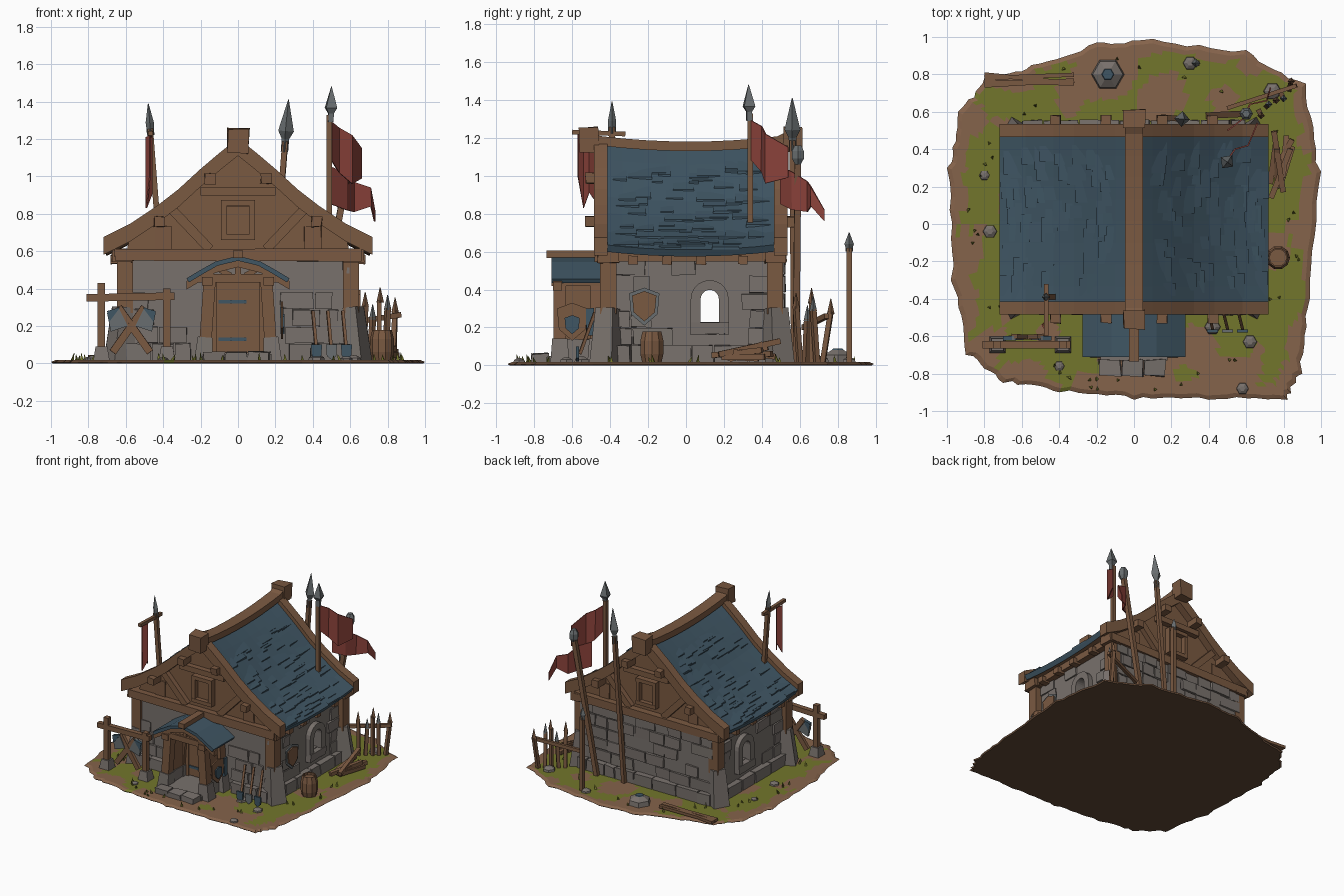
import bpy, bmesh, math, random
from mathutils import Vector, Matrix, noise

random.seed(7)
rnd = random.uniform
if "Cube" in bpy.data.objects:
    bpy.data.objects.remove(bpy.data.objects["Cube"])

def paint(name, r, g, b):
    m = bpy.data.materials.new(name)
    m.use_nodes = True
    m.diffuse_color = (r, g, b, 1)
    m.node_tree.nodes["Principled BSDF"].inputs["Base Color"].default_value = (r, g, b, 1)
    return m

wood = paint("wood", .195, .1, .053)
stone = paint("stone", .188, .165, .15)
slate = paint("slate_blue", .05, .092, .126)
grass = paint("grass", .17, .18, .025)
dirt = paint("dirt", .235, .125, .07)
soil = paint("dark_soil", .115, .066, .036)
cloth = paint("red_cloth", .26, .055, .043)
metal = paint("grey_metal", .14, .155, .16)

def finish(name, bm, *mats):
    bmesh.ops.recalc_face_normals(bm, faces=bm.faces)
    me = bpy.data.meshes.new(name)
    bm.to_mesh(me)
    bm.free()
    for m in mats:
        me.materials.append(m)
    ob = bpy.data.objects.new(name, me)
    bpy.context.collection.objects.link(ob)
    return ob

def beam(name, a, b, w, d, mat, taper=1.0):
    # box running from a to b, w wide and d deep
    a, b = Vector(a), Vector(b)
    bm = bmesh.new()
    bmesh.ops.create_cube(bm, size=1)
    for v in bm.verts:
        k = taper if v.co.z > 0 else 1
        v.co = Vector((v.co.x * w * k, v.co.y * d * k, v.co.z * (b - a).length))
    axis = (b - a).normalized()
    turn = axis.to_track_quat('Z', 'Y').to_matrix() if axis.z < .999 else Matrix.Identity(3)
    bm.transform(Matrix.Translation((a + b) / 2) @ turn.to_4x4())
    return finish(name, bm, mat)

def box(name, c, s, mat, jitter=0.0):
    bm = bmesh.new()
    bmesh.ops.create_cube(bm, size=1)
    for v in bm.verts:
        v.co = Vector([c[i] + v.co[i] * s[i] + rnd(-jitter, jitter) for i in range(3)])
    return finish(name, bm, mat)

def prism(name, pts, lo, hi, mat, axis='y'):
    # outline in (x, z) pushed along y, or in (y, z) pushed along x
    bm = bmesh.new()
    put = (lambda p, t: (p[0], t, p[1])) if axis == 'y' else (lambda p, t: (t, p[0], p[1]))
    f = bm.faces.new([bm.verts.new(put(p, lo)) for p in pts])
    ext = bmesh.ops.extrude_face_region(bm, geom=[f])["geom"]
    step = Vector((0, hi - lo, 0) if axis == 'y' else (hi - lo, 0, 0))
    bmesh.ops.translate(bm, vec=step, verts=[v for v in ext if isinstance(v, bmesh.types.BMVert)])
    return finish(name, bm, mat)

def lathe(name, prof, sides, base, mat, tip=(0, 0, 1)):
    # rings of (radius, height) around an axis from base towards tip
    bm = bmesh.new()
    rings = [[bm.verts.new((r * math.cos(i * math.tau / sides), r * math.sin(i * math.tau / sides), z))
              for i in range(sides)] for r, z in prof]
    for p, q in zip(rings, rings[1:]):
        for i in range(sides):
            j = (i + 1) % sides
            bm.faces.new((p[i], p[j], q[j], q[i]))
    bm.faces.new(rings[0])
    bm.faces.new(rings[-1])
    turn = Vector(tip).to_track_quat('Z', 'Y').to_matrix().to_4x4()
    bm.transform(Matrix.Translation(base) @ turn)
    return finish(name, bm, mat)

def sheet(name, rows, mats, thick, offset=-1):
    bm = bmesh.new()
    vs = [[bm.verts.new(p) for p in row] for row in rows]
    for p, q in zip(vs, vs[1:]):
        for i in range(len(p) - 1):
            bm.faces.new((p[i], p[i + 1], q[i + 1], q[i]))
    ob = finish(name, bm, *mats)
    mod = ob.modifiers.new("thickness", 'SOLIDIFY')
    mod.thickness, mod.offset, mod.material_offset = thick, offset, len(mats) - 1
    return ob

# ground island: grass with bare earth patches and a soil underside
rim = [(-1, .3), (-.98, -.3), (-.9, -.7), (-.7, -.85), (-.4, -.9), (0, -.94), (.4, -.94), (.82, -.94), (.9, -.8),
       (.94, -.4), (1, .28), (.92, .75), (.6, .93), (.1, .99), (-.2, .97), (-.55, .85), (-.8, .78), (-.94, .6)]
bare = [(-.93, -.2, .14), (-.12, .86, .2), (.12, .68, .11), (0, -.86, .3), (.5, -.9, .2), (.95, 0, .14),
        (.9, -.62, .12), (-.9, .55, .1), (.35, -.68, .1), (-.6, -.84, .12), (.74, -.15, .09), (.62, .9, .1)]
edge = []
for p, q in zip(rim, rim[1:] + rim[:1]):
    edge += [Vector(p).lerp(Vector(q), k / 8) * (1 if k == 0 else rnd(.98, 1.0)) for k in range(8)]
bm = bmesh.new()
rings = [[bm.verts.new((e.x * s, e.y * s, .018 if s < .98 else .008)) for e in edge]
         for s in [.4 + .024 * k for k in range(26)]]
floor = [bm.verts.new((e.x * .99, e.y * .99, 0)) for e in edge]
for p, q in zip(rings, rings[1:] + [floor]):
    for i in range(len(edge)):
        j = (i + 1) % len(edge)
        f = bm.faces.new((p[i], p[j], q[j], q[i]))
        c = f.calc_center_median()
        rough = noise.noise(Vector((c.x * 4.5, c.y * 4.5, .4)))
        patch = any(math.hypot(c.x - x, c.y - y) < r * (1 + rough * .7) for x, y, r in bare)
        border = c.length / edge[i].length > .95 + .12 * rough
        f.material_index = 1 if rough > .36 or patch or border else 0
bm.faces.new(rings[0]).material_index = 1
bm.faces.new(floor).material_index = 2
finish("ground", bm, grass, dirt, soil)

# side walls, each of two halves meeting around an arched window
win, sill, top, half = .125, .23, .35, .048
arch = [(math.sin(a * math.pi / 10), math.cos(a * math.pi / 10)) for a in range(6)]
for s in (-1, 1):
    side = "left" if s > 0 else "right"
    for d, far in ((-1, -.4), (1, .48)):
        hole = [(win + d * half * u, top + half * w) for u, w in arch]
        prism(side + "_wall", [(far, .01), (win, .01), (win, sill), (win + d * half, sill)] + hole[::-1]
              + [(win, .58), (far, .58)], s * .52, s * .595, stone, 'x')
        ring = [(win + d * .1 * u, top + .1 * w) for u, w in arch]
        prism(side + "_window_surround", [(win + d * half, .16), (win + d * half, sill)] + hole[::-1] + ring
              + [(win + d * .1, .16)], s * .59, s * .635, stone, 'x')
    box(side + "_window_sill", (s * .61, win, .195), (.06, .2, .06), stone, .004)
for y in (-.4, .47):
    box("end_wall", (0, y, .295), (1.19, .07, .57), stone)

# uneven masonry blocks and heavy plinth stones
def masonry(place, lo, hi, blocked):
    for row in range(6):
        u = lo
        while u < hi - .04:
            w = min(rnd(.09, .22), hi - u)
            z = .06 + row * .092
            if not blocked(u - .02, u + w + .02, z) and (row == 0 or rnd(0, 1) < .55):
                place(u + w / 2, z, w - .008, .09 if row == 0 else .084, .05 if row == 0 else rnd(.008, .02))
            u += w

for s in (-1, 1):
    masonry(lambda u, z, w, h, d: box("side_stone", (s * (.595 + d / 2), u, z), (d, w, h), stone, .004),
            -.4, .48, lambda a, b, z: a < .24 and b > .01 and .1 < z < .5)
for y, o in ((-.435, -1), (.505, 1)):
    masonry(lambda u, z, w, h, d: box("end_stone", (u, y + o * d / 2, z), (w, d, h), stone, .004),
            -.6, .6, lambda a, b, z: o < 0 and a < .18 and b > -.18)

# corner posts on stone buttresses
for s in (-1, 1):
    for y in (-.41, .47):
        beam("corner_buttress", (s * .63, y * 1.03, .01), (s * .605, y, .3), .13, .13, stone, .78)
        beam("corner_post", (s * .61, y, .27), (s * .6, y, .6), .085, .085, wood)
        box("post_cap", (s * .62, y, .575), (.11, .11, .07), wood, .004)
    box("eave_beam", (s * .6, .03, .575), (.09, 1.0, .055), wood)
    for y in (-.28, -.1, .08, .3):
        box("joist_end", (s * .645, y, .555), (.07, .05, .045), wood, .003)

# roof shape: concave slopes, sagging towards the middle of the ridge
slope = [(0, 1.17), (.1, 1.09), (.2, 1.005), (.32, .895), (.43, .81), (.58, .71), (.72, .64)]
sag = lambda y: -.03 * (1 - ((y - .02) / .48) ** 2)
def roof_z(x):
    for (a, p), (b, q) in zip(slope, slope[1:]):
        if x <= b:
            return p + (q - p) * (x - a) / (b - a)
    return slope[-1][1]

ys = [-.45 + .93 * k / 8 for k in range(9)]
for s in (-1, 1):
    sheet("roof_slope", [[(s * x, y, z + sag(y)) for x, z in slope][::s] for y in ys], [slate, wood], .04)
    # shingles with lifted lower edges
    for i in range(75):
        x, y, w, l = rnd(.08, .66), rnd(-.36, .4), rnd(.05, .15), rnd(.04, .08)
        x2 = min(x + l, .73)
        z1, z2 = roof_z(x) + sag(y) - .002, roof_z(x2) + sag(y) + rnd(.006, .011)
        bm = bmesh.new()
        v = [bm.verts.new(p) for p in ((s * x, y - w / 2, z1), (s * x, y + w / 2, z1), (s * x2, y + w / 2, z2),
             (s * x2, y - w / 2, z2), (s * x2, y + w / 2, z2 - .014), (s * x2, y - w / 2, z2 - .014))]
        bm.faces.new(v[:4])
        bm.faces.new((v[3], v[2], v[4], v[5]))
        finish("shingle", bm, slate)

# timber gables, barge boards and framing at both ends
upper = [(x, z + .035) for x, z in slope]
lower = [(x, z - .06) for x, z in slope]
fill = [(-x, z - .04) for x, z in slope[:0:-1]] + [(x, z - .04) for x, z in slope]
for y, o in ((-.4, -1), (.45, 1)):
    prism("gable_planks", [(-.6, .58)] + fill[1:-1] + [(.6, .58)], y - .025, y + .025, wood)
    for s in (-1, 1):
        prism("barge_board", [(s * x, z) for x, z in upper + lower[::-1]], y + o * .015, y + o * .085, wood)
        beam("gable_brace", (s * .15, y + o * .04, .61), (s * .35, y + o * .04, .82), .05, .05, wood)
        for x in (.15, .42):
            box("purlin_end", (s * x, y + o * .08, roof_z(x) - .06), (.055, .1, .055), wood, .004)
        box("window_jamb", (s * .075, y + o * .045, .765), (.03, .05, .2), wood)
        box("raised_plank", (s * .4, y + o * .028, .66), (.09, .012, .15), wood, .003)
    for z in (.675, .86):
        box("window_rail", (0, y + o * .045, z), (.18, .055, .03), wood)
    box("window_shutter", (0, y + o * .03, .765), (.115, .012, .155), wood)
    box("collar_beam", (0, y + o * .045, .92), (.4, .05, .045), wood)
    box("tie_beam", (0, y + o * .045, .58), (1.32, .07, .065), wood, .003)
    box("ridge_cap", (0, y + o * .11, 1.19), (.115, .1, .13), wood, .006)

ridge = [(y, 1.16 + sag(y)) for y in ys]
prism("ridge_beam", [(-.53, 1.13)] + ridge + [(.55, 1.13), (.55, 1.24)]
      + [(y, z + .05) for y, z in ridge[::-1]] + [(-.53, 1.24)], -.048, .048, wood, 'x')

# porch with arched slate roof, side panels, door and steps
curve = [(0, .575), (.12, .545), (.2, .5), (.275, .455)]
for s in (-1, 1):
    sheet("porch_roof", [[(s * x, y, z) for x, z in curve][::s] for y in (-.71, -.43)], [slate, wood], .025)
    prism("porch_arch", [(s * x, z - .015) for x, z in curve] + [(s * x, z - .06) for x, z in curve[::-1]],
          -.7, -.655, wood)
    for y in (-.665, -.47):
        beam("porch_post", (s * .175, y, .1), (s * .15, y, .47), .065, .065, wood)
        beam("porch_footing", (s * .185, y, .01), (s * .175, y, .14), .1, .1, stone, .8)
    box("porch_rail", (s * .165, -.57, .44), (.055, .28, .045), wood)
    box("porch_side_panel", (s * .155, -.57, .28), (.02, .2, .3), wood)
    box("porch_side_base", (s * .165, -.57, .075), (.05, .2, .13), stone, .005)
    beam("porch_strut", (s * .04, -.67, .47), (s * .13, -.67, .52), .025, .03, wood)
    box("door_jamb", (s * .13, -.45, .26), (.035, .06, .42), wood)
box("porch_tie", (0, -.67, .455), (.42, .05, .045), wood)
box("porch_king_post", (0, -.67, .52), (.03, .04, .09), wood)
box("porch_ridge", (0, -.585, .585), (.055, .3, .04), wood)
box("door", (0, -.445, .26), (.23, .05, .41), wood)
for z in (.13, .33):
    box("door_hinge", (-.03, -.478, z), (.15, .008, .02), slate)
for x in (-.075, 0, .075):
    box("door_plank", (x, -.47, .26), (.07, .01, .4), wood)
box("porch_floor", (0, -.58, .03), (.36, .3, .04), stone)
for x in (-.13, -.01, .11):
    box("step_stone", (x, -.77, .037), (.115, .085, .05), stone, .006)

# spears and flag poles: shaft plus a four-sided head
def spear(name, a, b, head=.2, wide=.042):
    a, b = Vector(a), Vector(b)
    d = (b - a).normalized()
    beam(name + "_shaft", a, b - d * head * .8, .03, .03, wood)
    lathe(name + "_head", [(.02, 0), (.02, head * .25), (wide, head * .4), (.002, head)], 4, b - d * head, metal, d)

spear("crossbar_spear", (-.43, -.39, .75), (-.48, -.39, 1.39), .17, .022)
spear("banner_pole", (.48, .345, .68), (.5, .33, 1.48), .19)
spear("tall_spear", (.16, .57, .01), (.27, .56, 1.41), .28)
spear("yard_spear", (.34, .86, .01), (.33, .86, .7), .1, .025)
beam("mace_shaft", (.4, .58, .01), (.6, .59, 1.1), .034, .034, wood)
lathe("mace_head", [(.018, 0), (.036, .03), (.036, .07), (.02, .1)], 6, (.6, .59, 1.06), metal)
beam("spear_crossbar", (-.47, -.6, 1.23), (-.47, -.32, 1.22), .025, .025, wood)

# torn red cloth
def banner(name, tops, drops):
    sheet(name, [tops, [(x, y, z - d) for (x, y, z), d in zip(tops, drops)]], [cloth], .008, 0)

banner("upper_banner", [(.49, .33, 1.3), (.54, .4, 1.26), (.61, .42, 1.22), (.66, .54, 1.15)], [.2, .24, .26, .16])
banner("lower_banner", [(.5, .5, 1.05), (.58, .56, 1.02), (.62, .64, .97), (.71, .66, .94), (.73, .73, .82)],
       [.2, .2, .16, .1, .06])
banner("hanging_pennant", [(-.47, -.57, 1.22), (-.49, -.54, 1.21), (-.46, -.51, 1.21), (-.48, -.48, 1.22)],
       [.22, .38, .3, .35])

# weapon rack with a double axe
for x in (-.73, -.38):
    beam("rack_post", (x, -.645, .01), (x, -.645, .43 if x < -.5 else .4), .04, .04, wood)
    beam("rack_footing", (x, -.645, .01), (x, -.645, .09), .09, .09, stone, .7)
beam("rack_bar", (-.81, -.645, .35), (-.34, -.645, .36), .04, .04, wood)
for s in (-1, 1):
    beam("axe_handle", (-.57 - s * .1, -.61, .06), (-.57 + s * .07, -.6, .3), .025, .04, wood)
    prism("axe_blade", [(-.57 + s * .02, .2), (-.57 + s * .07, .3), (-.57 + s * .13, .27), (-.57 + s * .11, .17)],
          -.62, -.6, metal)
    prism("axe_edge", [(-.57 + s * .06, .3), (-.57 + s * .13, .28), (-.57 + s * .12, .22)], -.624, -.598, slate)

# sharpened stake fence
for k in range(5):
    x, y, h = .67 + k * .04, .6 + k * .03, rnd(.24, .34)
    lean = rnd(-.02, .05)
    beam("stake", (x, y, .01), (x + .01, y + lean, h), .026, .026, wood)
    lathe("stake_tip", [(.02, 0), (.002, .08)], 4, (x + .01, y + lean, h - .01), metal if k % 2 else wood)
beam("fence_rail", (.5, .62, .2), (.87, .74, .26), .022, .028, wood)

# firewood, fallen poles and loose rocks
for k in range(8):
    beam("firewood", (rnd(.72, .8), rnd(.12, .25), rnd(.03, .07)), (rnd(.74, .86), rnd(.38, .52), rnd(.03, .13)),
         .03, .03, wood)
for k in range(4):
    beam("fallen_pole", (-.8, .74 + k * .02, .035), (-.32, rnd(.73, .82), .04), .022, .022, wood)
for x, y, r in ((-.14, .8, .09), (.3, .86, .04), (-.77, -.04, .04), (-.4, -.76, .03), (.62, -.63, .04),
                (.58, -.88, .035), (.74, .71, .05), (-.8, .26, .03), (.42, -.55, .045)):
    lathe("rock", [(r, 0), (r * .9, r * .5), (r * .4, r * .8)], 6, (x, y, .01), stone)
lathe("blue_rock_top", [(.036, 0), (.03, .008)], 6, (-.14, .8, .08), slate)

# barrel, shields and digging tools
lathe("barrel", [(.052, 0), (.064, .05), (.064, .12), (.052, .17), (.045, .17), (.045, .15)], 10, (.77, -.18, .01), wood)
crest = [(-.08, .06), (0, .09), (.08, .06), (.07, -.05), (0, -.11), (-.07, -.05)]
def shield(name, x, y, z, size, mat):
    prism(name, [(y + u * size, z + w * size) for u, w in crest], x - .01, x, mat, 'x')

shield("wall_shield_rim", .645, -.22, .32, 1, metal)
shield("wall_shield", .654, -.22, .32, .8, wood)
shield("porch_shield", .24, -.6, .24, 1, wood)
shield("porch_shield_emblem", .249, -.6, .22, .5, slate)
box("porch_blue_plank", (.235, -.505, .23), (.02, .04, .14), slate, .004)
for x in (.42, .5, .58):
    beam("tool_handle", (x, -.56, .06), (x - .02, -.48, .28), .016, .016, wood)
    prism("tool_blade", [(x - .03, .1), (x + .03, .1), (x + .025, .04), (x, .02), (x - .025, .04)], -.58, -.565,
          metal if x == .5 else slate)

# grass tufts
for k in range(40):
    a, r = rnd(0, math.tau), rnd(.82, .92)
    lathe("grass_tuft", [(.012, 0), (.001, rnd(.03, .05))], 3, (r * math.cos(a), r * math.sin(a), .012), grass,
          (rnd(-.4, .4), rnd(-.4, .4), 1))
